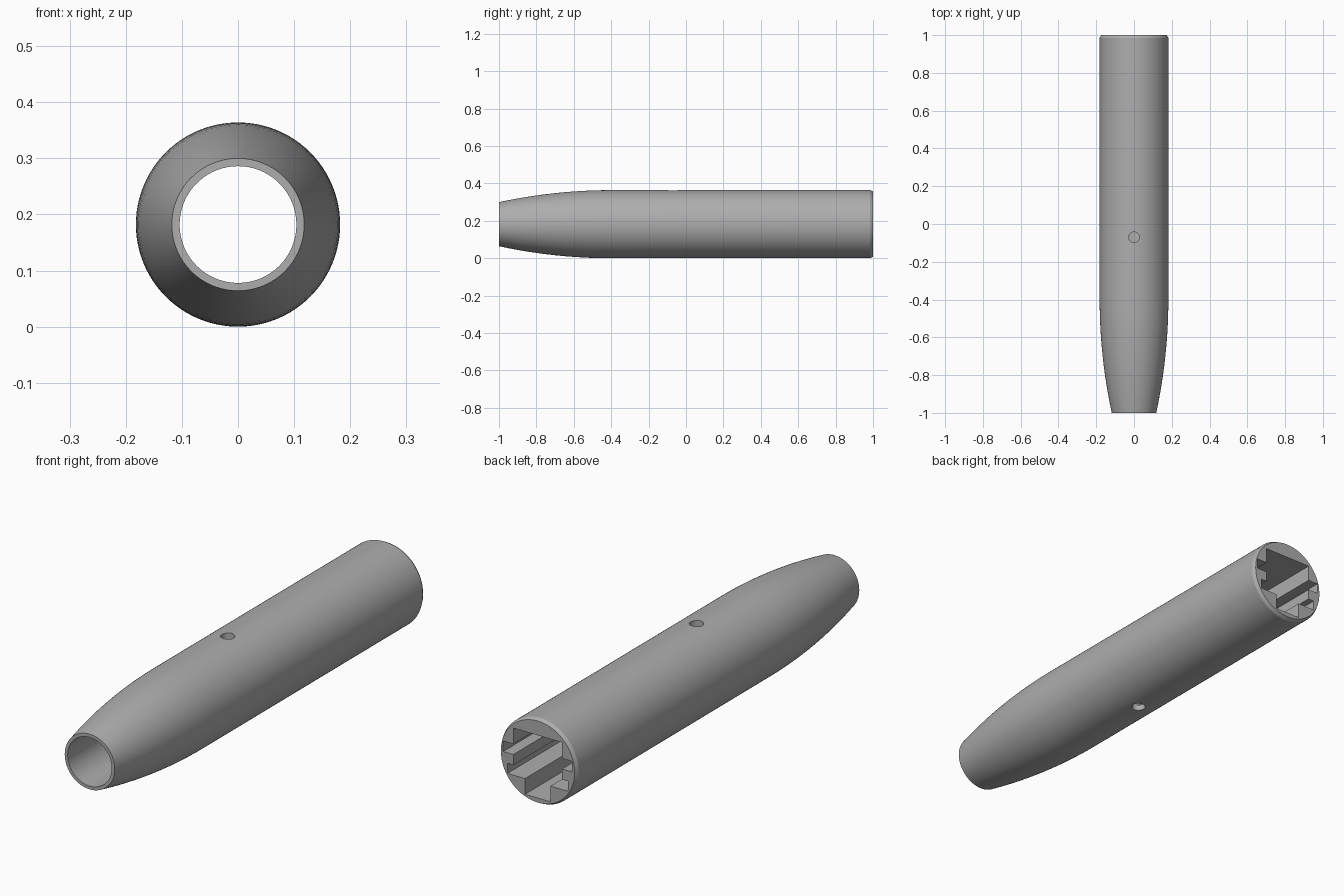
import bpy, bmesh, math
from mathutils import Matrix, Vector

cube = bpy.data.objects.get("Cube")
if cube:
    bpy.data.objects.remove(cube, do_unlink=True)

R = 0.182            # barrel radius, also the height of its axis
SIDES = 96

steel = bpy.data.materials.new("plain grey")
steel.use_nodes = True
grey = (0.42, 0.42, 0.42, 1)
steel.diffuse_color = grey
steel.node_tree.nodes["Principled BSDF"].inputs["Base Color"].default_value = grey


def finish(name, bm):
    bmesh.ops.recalc_face_normals(bm, faces=bm.faces[:])
    mesh = bpy.data.meshes.new(name)
    bm.to_mesh(mesh)
    bm.free()
    mesh.materials.append(steel)
    obj = bpy.data.objects.new(name, mesh)
    bpy.context.collection.objects.link(obj)
    return obj


def loft(name, rings):
    """Closed solid through a row of equal-length rings."""
    bm = bmesh.new()
    loops = [[bm.verts.new(p) for p in ring] for ring in rings]
    n = len(loops[0])
    for a, b in zip(loops, loops[1:]):
        for i in range(n):
            j = (i + 1) % n
            bm.faces.new((a[i], a[j], b[j], b[i]))
    bm.faces.new(loops[0])
    bm.faces.new(loops[-1])
    return finish(name, bm)


def circle(r, y):
    angles = [2 * math.pi * i / SIDES for i in range(SIDES)]
    return [(r * math.cos(a), y, R + r * math.sin(a)) for a in angles]


def cut(target, cutter):
    cutter.hide_render = True
    mod = target.modifiers.new("cut", 'BOOLEAN')
    mod.operation = 'DIFFERENCE'
    mod.solver = 'EXACT'
    mod.object = cutter
    bpy.context.view_layer.objects.active = target
    bpy.ops.object.modifier_apply(modifier=mod.name)
    bpy.data.objects.remove(cutter, do_unlink=True)


# Barrel: curved taper at the front, straight body, small rear chamfer
taper = [(R - 0.064 * (1 - i / 12) ** 2, -1 + 0.6 * i / 12) for i in range(13)]
profile = taper + [(R, 0.985), (R - 0.008, 1.0)]
barrel = loft("socket_barrel", [circle(r, y) for r, y in profile])

# Round bore through the whole length
cut(barrel, loft("bore_cutter", [circle(0.104, -1.1), circle(0.104, 1.1)]))

# Stepped recess at the rear: flat roof, notched sides, channel in the floor
half = [(0.115, 0.113), (0.115, 0.045), (0.163, 0.045), (0.163, 0.0),
        (0.115, 0.0), (0.115, -0.045), (0.143, -0.045), (0.143, -0.088),
        (0.06, -0.088), (0.06, -0.155)]
outline = half + [(-x, z) for x, z in reversed(half)]
cut(barrel, loft("recess_cutter",
                 [[(x, y, R + z) for x, z in outline] for y in (0.0, 1.1)]))

# Pin holes: one in the top, one in the underside
for y, z in ((-0.07, 2 * R), (0.03, 0.0)):
    bm = bmesh.new()
    bmesh.ops.create_cone(bm, cap_ends=True, segments=32, radius1=0.028,
                          radius2=0.028, depth=0.24,
                          matrix=Matrix.Translation(Vector((0, y, z))))
    cut(barrel, finish("pin_hole_cutter", bm))

# Smooth round faces, sharp edges kept
bpy.ops.object.select_all(action='DESELECT')
barrel.select_set(True)
bpy.context.view_layer.objects.active = barrel
bpy.ops.object.shade_smooth_by_angle(angle=math.radians(25))
